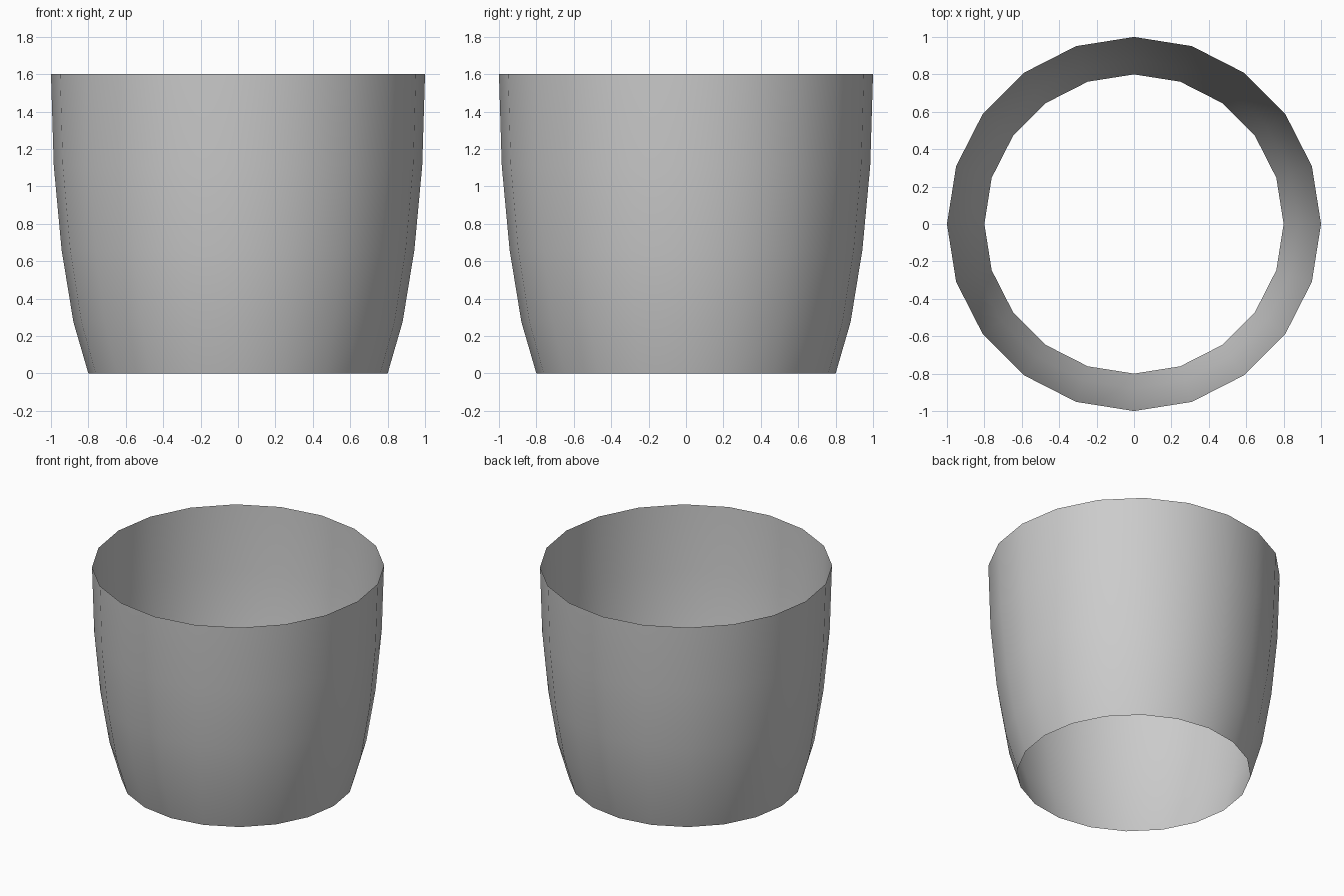
import bpy, bmesh, math

if "Cube" in bpy.data.objects:
    bpy.data.objects.remove(bpy.data.objects["Cube"])

SIDES = 20
# Wall profile: (radius, height), bottom to top
PROFILE = [(0.80, 0.0), (0.88, 0.275), (0.943, 0.66), (0.985, 1.11), (1.0, 1.6)]

# Open, single-skin tapered sleeve
bm = bmesh.new()
rings = [[bm.verts.new((r * math.cos(2 * math.pi * i / SIDES),
                        r * math.sin(2 * math.pi * i / SIDES), z))
          for i in range(SIDES)] for r, z in PROFILE]
for low, high in zip(rings, rings[1:]):
    for i in range(SIDES):
        j = (i + 1) % SIDES
        bm.faces.new((low[i], low[j], high[j], high[i]))

mesh = bpy.data.meshes.new("cup_wall")
bm.to_mesh(mesh)
bm.free()
wall = bpy.data.objects.new("cup_wall", mesh)
bpy.context.collection.objects.link(wall)

# Smooth shading around the wall
for face in mesh.polygons:
    face.use_smooth = True
